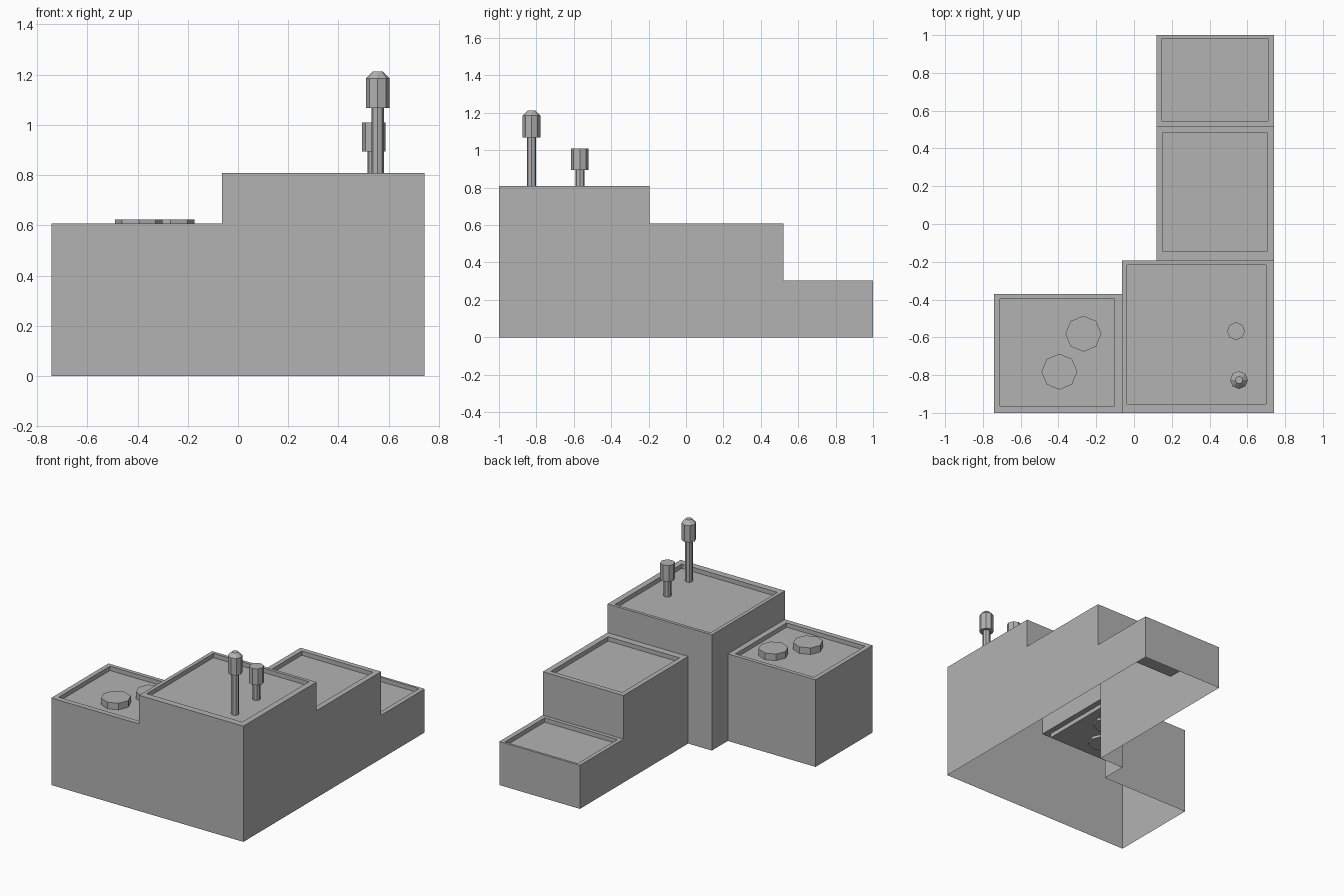
import bpy, bmesh

cube = bpy.data.objects.get("Cube")
if cube:
    bpy.data.objects.remove(cube, do_unlink=True)

grey = bpy.data.materials.new("plain_grey")
grey.use_nodes = True
GREY = (0.45, 0.45, 0.45, 1)
grey.diffuse_color = GREY
grey.node_tree.nodes["Principled BSDF"].inputs["Base Color"].default_value = GREY

DEPTH = 0.03   # how far each roof floor sits below its rim


def finish(bm, name):
    bmesh.ops.remove_doubles(bm, verts=bm.verts, dist=0.0005)
    mesh = bpy.data.meshes.new(name)
    bm.to_mesh(mesh)
    bm.free()
    mesh.materials.append(grey)
    obj = bpy.data.objects.new(name, mesh)
    bpy.context.collection.objects.link(obj)
    return obj


def rect(x0, x1, y0, y1):
    return [(x0, y0), (x1, y0), (x1, y1), (x0, y1)]


def block(name, outer, inner, top, walls):
    """Open-bottomed block: walls are (start, end, low z), roof has a sunken floor."""
    bm = bmesh.new()

    def quad(*points):
        bm.faces.new([bm.verts.new(p) for p in points])

    for a, b, low in walls:
        quad((*a, low), (*b, low), (*b, top), (*a, top))
    o, n, floor = rect(*outer), rect(*inner), top - DEPTH
    for i in range(4):
        j = (i + 1) % 4
        quad((*o[i], top), (*o[j], top), (*n[j], top), (*n[i], top))
        quad((*n[i], top), (*n[j], top), (*n[j], floor), (*n[i], floor))
    quad(*[(*p, floor) for p in n])
    return finish(bm, name)


def turned(name, x, y, profile, sides=8):
    """Closed faceted post from (radius, z) rings, bottom to top."""
    bm = bmesh.new()
    for (r0, z0), (r1, z1) in zip(profile, profile[1:]):
        if z0 == z1:      # flat shoulder, made by the neighbouring caps
            continue
        part = bmesh.ops.create_cone(bm, cap_ends=True, segments=sides,
                                     radius1=r0, radius2=r1, depth=z1 - z0)
        bmesh.ops.translate(bm, verts=part["verts"], vec=(x, y, (z0 + z1) / 2))
    return finish(bm, name)


# Plan lines and heights
W, E, S, N = -0.742, 0.742, -1.0, 1.0
CX, MX = -0.064, 0.119           # west sides of the centre block and the rear wing
LY, CY, MY = -0.37, -0.194, 0.52  # north sides of left, centre and middle blocks
HIGH, MID, LOW = 0.808, 0.608, 0.304

# Four joined blocks, with no walls inside where they meet
block("centre_block", (CX, E, S, CY), (-0.038, 0.70, -0.953, -0.216), HIGH, [
    ((CX, S), (E, S), 0), ((E, S), (E, CY), 0),
    ((E, CY), (MX, CY), MID), ((MX, CY), (CX, CY), 0),
    ((CX, CY), (CX, LY), 0), ((CX, LY), (CX, S), MID)])
block("side_block", (W, CX, S, LY), (-0.71, -0.103, -0.963, -0.398), MID, [
    ((W, S), (CX, S), 0), ((CX, LY), (W, LY), 0), ((W, LY), (W, S), 0)])
block("middle_block", (MX, E, CY, MY), (0.153, 0.703, -0.146, 0.485), MID, [
    ((E, CY), (E, MY), 0), ((E, MY), (MX, MY), LOW), ((MX, MY), (MX, CY), 0)])
block("rear_block", (MX, E, MY, N), (0.147, 0.709, 0.546, 0.983), LOW, [
    ((E, MY), (E, N), 0), ((E, N), (MX, N), 0), ((MX, N), (MX, MY), 0)])

# Round vents on the side roof
for i, (x, y) in enumerate([(-0.268, -0.581), (-0.395, -0.782)]):
    turned(f"roof_vent_{i + 1}", x, y, [(0.095, 0.56), (0.095, 0.624)])

# Chimneys on the centre roof
FLOOR = HIGH - DEPTH
turned("tall_chimney", 0.556, -0.826, [
    (0.025, FLOOR), (0.025, 1.067), (0.047, 1.067), (0.047, 1.185), (0.02, 1.212)])
turned("short_chimney", 0.54, -0.567, [
    (0.025, FLOOR), (0.025, 0.895), (0.047, 0.895), (0.047, 1.009)])
